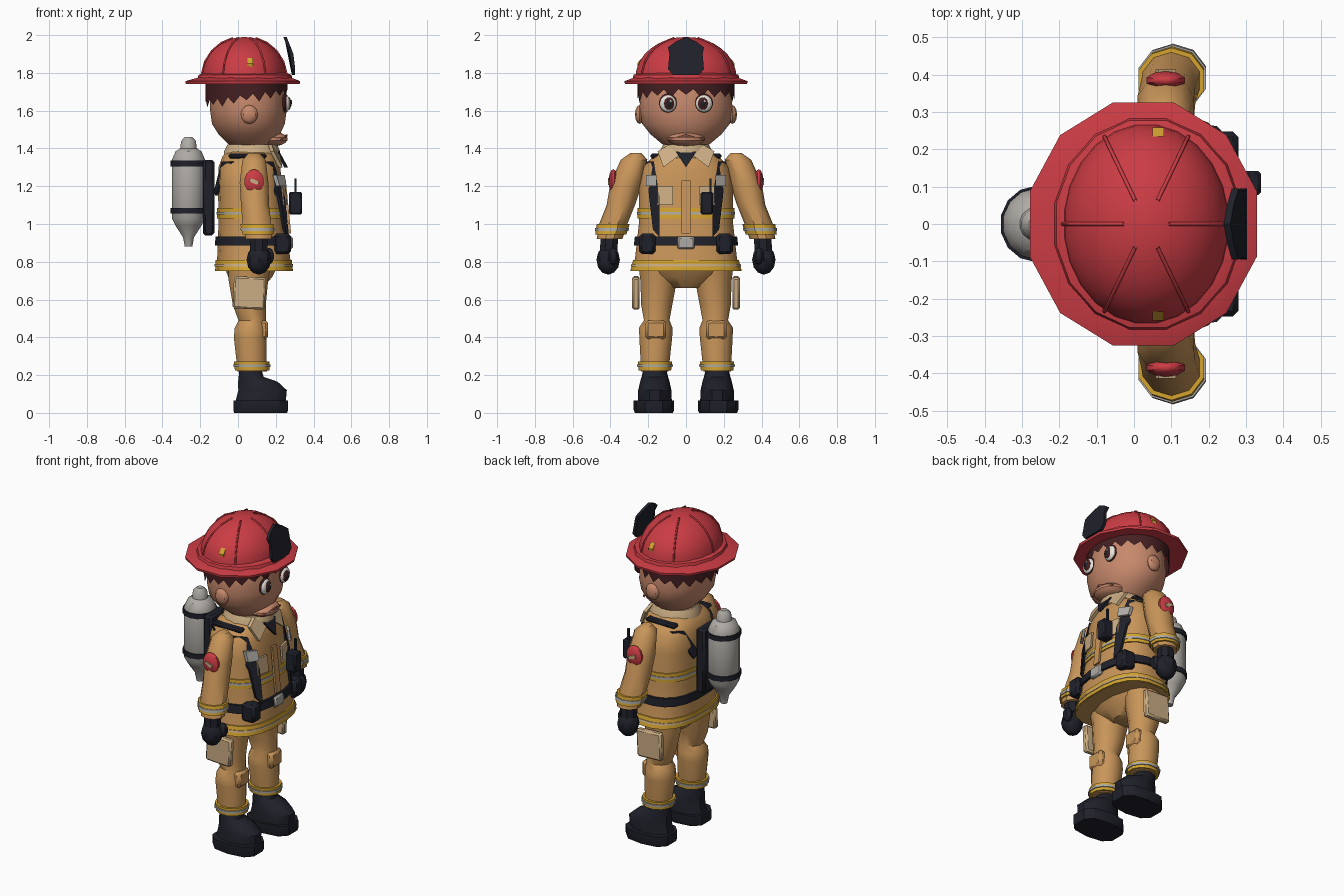
import bpy, bmesh, math
from mathutils import Vector, Matrix

if "Cube" in bpy.data.objects:
    bpy.data.objects.remove(bpy.data.objects["Cube"], do_unlink=True)


def material(name, r, g, b):
    m = bpy.data.materials.new(name)
    m.use_nodes = True
    m.diffuse_color = (r, g, b, 1)
    node = next(n for n in m.node_tree.nodes if n.type == 'BSDF_PRINCIPLED')
    node.inputs["Base Color"].default_value = (r, g, b, 1)
    node.inputs["Roughness"].default_value = 0.8
    return m


RED = material("helmet red", .60, .045, .058)
TAN = material("coat tan", .58, .30, .10)
SKIN = material("skin", .57, .25, .15)
DARK = material("dark rubber", .014, .015, .023)
YELLOW = material("reflective yellow", .66, .37, .03)
BEIGE = material("light canvas", .60, .42, .23)
GREY = material("tank grey", .43, .41, .38)
HAIR = material("hair brown", .06, .014, .016)
WHITE = material("eye white", .80, .77, .70)
LIP = material("lip", .42, .14, .09)


def finish(name, bm, mat):
    bmesh.ops.recalc_face_normals(bm, faces=bm.faces)
    me = bpy.data.meshes.new(name)
    bm.to_mesh(me)
    bm.free()
    ob = bpy.data.objects.new(name, me)
    bpy.context.collection.objects.link(ob)
    me.materials.append(mat)
    bpy.ops.object.select_all(action='DESELECT')
    ob.select_set(True)
    bpy.context.view_layer.objects.active = ob
    bpy.ops.object.shade_smooth_by_angle(angle=math.radians(38))
    return ob


def loft(name, sections, mat, n=14, p=2.0):
    """Stack superellipse rings given as (z, cx, cy, rx, ry)."""
    bm = bmesh.new()
    rings = []
    for z, cx, cy, rx, ry in sections:
        ring = []
        for i in range(n):
            a = 2 * math.pi * (i + .5) / n
            c, s = math.cos(a), math.sin(a)
            ring.append(bm.verts.new((cx + rx * math.copysign(abs(c) ** (2 / p), c),
                                      cy + ry * math.copysign(abs(s) ** (2 / p), s), z)))
        rings.append(ring)
    for a, b in zip(rings, rings[1:]):
        for i in range(n):
            bm.faces.new((a[i], a[(i + 1) % n], b[(i + 1) % n], b[i]))
    bm.faces.new(rings[0])
    bm.faces.new(rings[-1])
    return finish(name, bm, mat)


def at(profile, z):
    """Section of a profile at height z."""
    rows = sorted(profile)
    for a, b in zip(rows, rows[1:]):
        if a[0] <= z <= b[0]:
            t = (z - a[0]) / (b[0] - a[0])
            return [u + (v - u) * t for u, v in zip(a, b)]
    return list(rows[0] if z < rows[0][0] else rows[-1])


def band(name, profile, low, high, grow, mat, **kw):
    rows = []
    for z in (low, (low + high) / 2, high):
        _, cx, cy, rx, ry = at(profile, z)
        rows.append((z, cx, cy, rx + grow, ry + grow))
    return loft(name, rows, mat, **kw)


def box(name, centre, size, mat, bevel=.008, tilt=0):
    bm = bmesh.new()
    bmesh.ops.create_cube(bm, size=1)
    bmesh.ops.scale(bm, vec=size, verts=bm.verts)
    if bevel:
        bmesh.ops.bevel(bm, geom=bm.edges[:], offset=bevel, segments=1, affect='EDGES')
    bmesh.ops.rotate(bm, matrix=Matrix.Rotation(tilt, 3, 'Y'), verts=bm.verts)
    bmesh.ops.translate(bm, vec=centre, verts=bm.verts)
    return finish(name, bm, mat)


def ball(name, centre, radii, mat, u=14, v=9):
    bm = bmesh.new()
    bmesh.ops.create_uvsphere(bm, u_segments=u, v_segments=v, radius=1)
    bmesh.ops.scale(bm, vec=radii, verts=bm.verts)
    bmesh.ops.translate(bm, vec=centre, verts=bm.verts)
    return finish(name, bm, mat)


def slab(name, points, thick, mat):
    """Solid plate from outline points, extruded along +x."""
    bm = bmesh.new()
    face = bm.faces.new([bm.verts.new(p) for p in points])
    new = bmesh.ops.extrude_face_region(bm, geom=[face])["geom"]
    bmesh.ops.translate(bm, vec=(thick, 0, 0), verts=[g for g in new if isinstance(g, bmesh.types.BMVert)])
    return finish(name, bm, mat)


# Coat body
BODY_P = 2.6
coat = [(.75, .085, 0, .20, .29), (.82, .083, 0, .195, .272), (1.0, .075, 0, .18, .252),
        (1.2, .065, 0, .172, .25), (1.3, .06, 0, .165, .23), (1.36, .062, 0, .145, .175),
        (1.4, .07, 0, .10, .10)]
loft("coat", coat, TAN, n=20, p=BODY_P)
for name, lo, hi, grow, mat in (("hem_band", .752, .81, .008, YELLOW), ("hem_stripe", .775, .787, .012, BEIGE),
                                ("chest_band", 1.03, 1.085, .007, YELLOW), ("chest_stripe", 1.05, 1.064, .011, GREY),
                                ("belt", .885, .935, .014, DARK)):
    band(name, coat, lo, hi, grow, mat, n=20, p=BODY_P)


def on_coat(name, outline, thick, mat, lift=.004, side=1):
    """Plate lying on the chest (side 1) or back (side -1), outline in (y, z)."""
    pts = []
    for y, z in outline:
        _, cx, _, rx, ry = at(coat, z)
        d = rx * max(0, 1 - abs(y / ry) ** BODY_P) ** (1 / BODY_P)
        pts.append((cx + side * (d + lift), y, z))
    return slab(name, pts, thick * side, mat)


def rect(y, z, w, h):
    return [(y - w / 2, z - h / 2), (y + w / 2, z - h / 2), (y + w / 2, z + h / 2), (y - w / 2, z + h / 2)]


on_coat("front_flap", rect(0, 1.09, .045, .28), .012, TAN, .008)
on_coat("shirt", [(-.055, 1.385), (0, 1.30), (.055, 1.385)], .02, DARK, .02)
box("belt_buckle", (.275, 0, .9), (.03, .09, .065), GREY)
box("radio", (.305, .11, 1.11), (.07, .065, .12), DARK)
box("radio_antenna", (.305, .13, 1.2), (.012, .012, .08), DARK, 0)
for s, side in ((-1, "right"), (1, "left")):
    on_coat(side + "_strap", [(s * y, z) for y, z in ((.215, 1.33), (.17, 1.33), (.14, 1.14), (.14, .93),
                                                     (.175, .97), (.195, 1.14))], .014, DARK, .008)
    on_coat(side + "_back_strap", [(s * y, z) for y, z in ((.19, 1.33), (.14, 1.33), (.05, 1.18), (.09, 1.15))],
            .014, DARK, .006, -1)
    box(side + "_shoulder_strap", (.05, s * .165, 1.36), (.2, .045, .025), DARK)
    on_coat(side + "_strap_buckle", rect(s * .185, 1.23, .055, .06), .02, GREY, .022)
    on_coat(side + "_chest_pocket", rect(s * .11, 1.15, .08, .10), .012, BEIGE, .006)
    box(side + "_belt_pouch", (.235, s * .205, .895), (.09, .085, .11), DARK, .015)
    slab(side + "_lapel", [(.205, s * .04, 1.36), (.16, s * .09, 1.42), (.17, s * .15, 1.385), (.215, s * .12, 1.30)],
         .02, BEIGE)

# Neck and collar
loft("neck", [(1.36, .06, 0, .09, .10), (1.45, .06, 0, .09, .10)], SKIN)
loft("collar", [(1.35, .07, 0, .15, .15), (1.385, .075, 0, .152, .14), (1.42, .075, 0, .135, .12)], BEIGE)

# Arms, gloves and sleeve badges
for s, side in ((-1, "right"), (1, "left")):
    arm = [(1.375, .085, s * .265, .03, .03), (1.34, .085, s * .275, .065, .07), (1.22, .085, s * .315, .08, .085),
           (1.1, .09, s * .345, .078, .075), (1.0, .1, s * .385, .08, .075), (.92, .11, s * .405, .072, .068)]
    loft(side + "_arm", arm, TAN, n=10)
    band(side + "_cuff_band", arm, .945, 1.0, .012, YELLOW, n=10)
    band(side + "_cuff_stripe", arm, .962, .98, .017, GREY, n=10)
    loft(side + "_wrist", [(.93, .11, s * .405, .05, .05), (.86, .11, s * .41, .05, .05)], DARK, n=8)
    ball(side + "_glove", (.11, s * .412, .81), (.065, .062, .078), DARK, 8, 6)
    ball(side + "_thumb", (.165, s * .385, .83), (.03, .03, .045), DARK, 6, 5)
    ball(side + "_badge", (.085, s * .385, 1.225), (.055, .025, .065), RED, 10, 7)
    box(side + "_badge_mark", (.085, s * .41, 1.225), (.05, .008, .02), BEIGE, 0, .4)

# Trousers, pockets and boots
loft("hips", [(.66, .06, 0, .07, .08), (.72, .065, 0, .12, .21), (.79, .07, 0, .15, .24)], TAN)
for s, side in ((-1, "right"), (1, "left")):
    leg = [(.78, .06, s * .14, .115, .115), (.7, .055, s * .145, .108, .10), (.57, .06, s * .155, .09, .085),
           (.49, .075, s * .155, .075, .07), (.45, .065, s * .16, .085, .092), (.4, .065, s * .16, .09, .09),
           (.22, .075, s * .165, .08, .075)]
    loft(side + "_trouser_leg", leg, TAN, n=12)
    band(side + "_ankle_band", leg, .225, .272, .014, YELLOW, n=12)
    band(side + "_ankle_stripe", leg, .243, .257, .02, GREY, n=12)
    box(side + "_knee_patch", (.135, s * .16, .44), (.05, .11, .10), TAN, .015)
    box(side + "_leg_pocket", (.06, s * .265, .635), (.17, .04, .17), BEIGE, .01, .05)
    loft(side + "_boot", [(.06, .12, s * .165, .14, .09), (.12, .13, s * .165, .135, .088),
                          (.165, .105, s * .165, .11, .078), (.19, .07, s * .165, .07, .07),
                          (.235, .065, s * .165, .06, .06)], DARK, n=10)
    loft(side + "_sole", [(0, .12, s * .17, .145, .10), (.015, .12, s * .17, .15, .107),
                          (.065, .12, s * .17, .15, .107)], DARK, n=10, p=2.8)

# Head
loft("head", [(1.395, .07, 0, .07, .08), (1.425, .065, 0, .12, .13), (1.475, .06, 0, .165, .19),
              (1.53, .055, 0, .195, .235), (1.6, .055, 0, .205, .25), (1.68, .053, 0, .203, .245),
              (1.76, .05, 0, .19, .225)], SKIN, n=20)
ball("muzzle", (.175, 0, 1.45), (.09, .10, .04), SKIN)
for s, side in ((-1, "right"), (1, "left")):
    slab(side + "_lip", [(.255, 0, 1.464), (.225, s * .09, 1.44), (.225, s * .09, 1.449), (.255, 0, 1.475)], .008, LIP)
    ball(side + "_ear", (.06, s * .245, 1.58), (.045, .025, .05), SKIN, 8, 6)
    ball(side + "_eye_rim", (.25, s * .095, 1.64), (.016, .048, .05), HAIR)
    ball(side + "_eye", (.256, s * .095, 1.638), (.02, .043, .045), WHITE)
    ball(side + "_iris", (.27, s * .09, 1.638), (.012, .027, .033), HAIR)
    ball(side + "_pupil", (.276, s * .09, 1.638), (.009, .015, .02), DARK)
    ball(side + "_eye_glint", (.283, s * .09 + .009, 1.65), (.004, .007, .008), WHITE, 6, 5)

# Jagged hair, longer toward the back
bm = bmesh.new()
rows = [[], []]
COUNT = 40
for i in range(COUNT):
    a = 2 * math.pi * i / COUNT
    low = 1.685 - .03 * (1 - math.cos(a)) + (.03 if i % 2 else -.008 * (i % 3))
    for row, z in zip(rows, (low, 1.76)):
        row.append(bm.verts.new((.045 + .218 * math.cos(a), .257 * math.sin(a), z)))
for i in range(COUNT):
    j = (i + 1) % COUNT
    bm.faces.new((rows[0][i], rows[0][j], rows[1][j], rows[1][i]))
bm.faces.new(rows[1])
finish("hair", bm, HAIR)

# Helmet
loft("helmet_brim", [(1.742, .025, 0, .312, .335), (1.756, .025, 0, .315, .337), (1.775, .035, 0, .255, .285)], RED, n=12)
loft("helmet_rim", [(1.765, .037, 0, .258, .29), (1.79, .037, 0, .25, .283), (1.80, .037, 0, .22, .25)], RED, n=16)
dome = [(1.775 + .215 * math.sin(t), .033, 0, .222 * math.cos(t) + .002, .268 * math.cos(t) + .002)
        for t in [math.pi / 2 * k / 8 for k in range(9)]]
loft("helmet_dome", dome, RED, n=24)
for k in range(6):
    a = math.pi * k / 3
    pts = [Vector((.033 + .226 * math.cos(t) * math.cos(a), .272 * math.cos(t) * math.sin(a), 1.775 + .219 * math.sin(t)))
           for t in (.1, .4, .7, 1.0, 1.3)]
    curve = bpy.data.curves.new("helmet_rib", 'CURVE')
    curve.dimensions = '3D'
    curve.bevel_depth = .005
    curve.bevel_resolution = 1
    spline = curve.splines.new('POLY')
    spline.points.add(len(pts) - 1)
    for q, v in zip(spline.points, pts):
        q.co = (*v, 1)
    curve.materials.append(RED)
    bpy.context.collection.objects.link(bpy.data.objects.new("helmet_rib", curve))
for s, side in ((-1, "right"), (1, "left")):
    slab(side + "_helmet_sticker", [(.05, s * .255, 1.835), (.05, s * .258, 1.85), (.05, s * .235, 1.88)], .03, YELLOW)
half = [(.285, .07, 1.79), (.285, .095, 1.82), (.275, .088, 1.9), (.262, .095, 1.935), (.25, .055, 1.965)]
slab("helmet_shield", half + [(.24, 0, 1.99)] + [(x, -y, z) for x, y, z in reversed(half)], .018, DARK)

# Air tank on its back plate
TX = -.262
tank = [(.88, TX, 0, .02, .02), (.93, TX, 0, .03, .03), (.99, TX, 0, .07, .07), (1.03, TX, 0, .09, .095),
        (1.34, TX, 0, .09, .095), (1.385, TX, 0, .07, .075), (1.4, TX, 0, .045, .045), (1.44, TX, 0, .04, .04),
        (1.46, TX, 0, .02, .02)]
loft("air_tank", tank, GREY, n=14)
for z in (1.07, 1.32):
    band("tank_strap", tank, z - .015, z + .015, .007, DARK, n=14)
box("back_plate", (-.155, 0, 1.14), (.06, .17, .4), DARK, .012)
